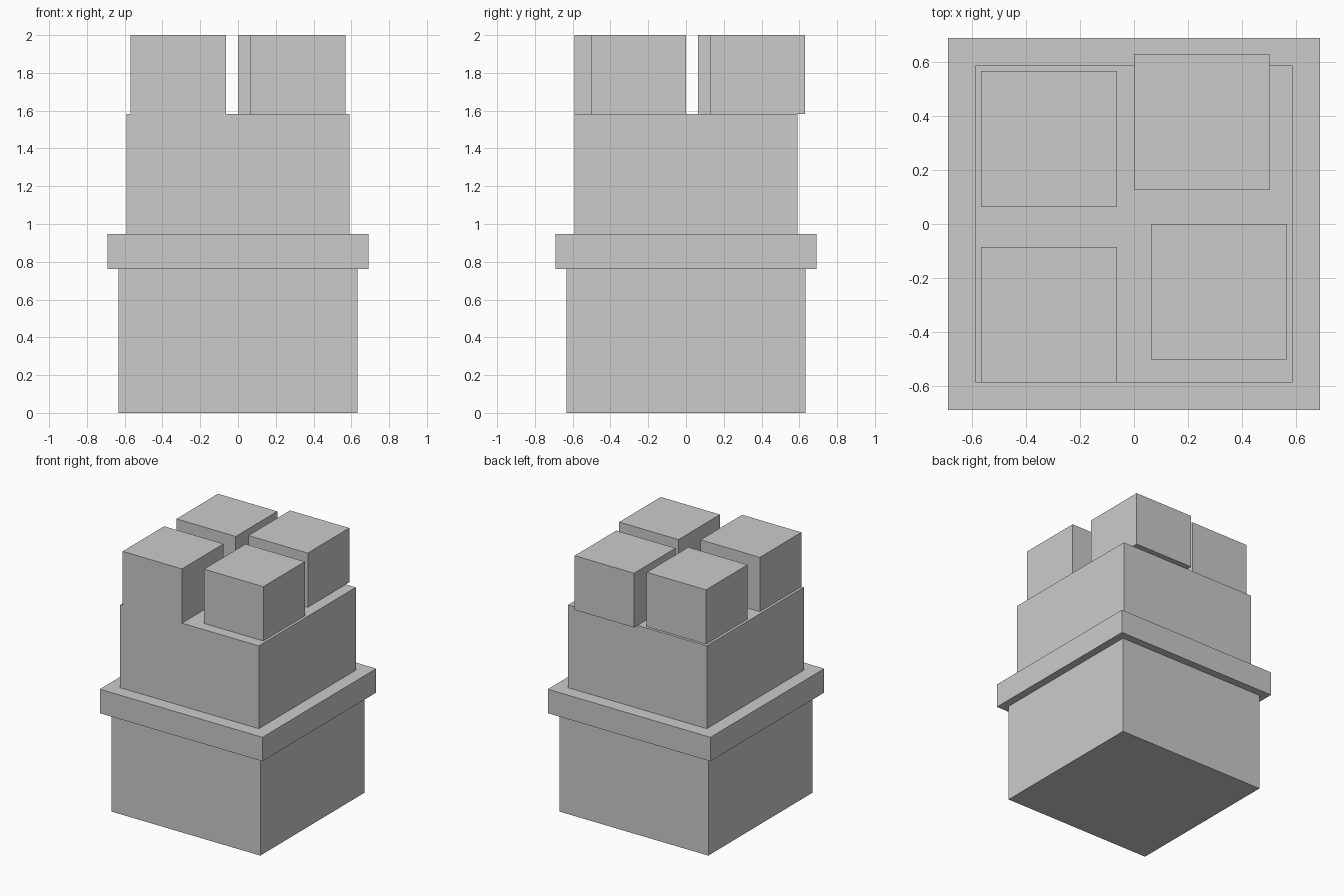
import bpy

if "Cube" in bpy.data.objects:
    bpy.data.objects.remove(bpy.data.objects["Cube"])


def box(name, x, y, width, z0, z1):
    """Square block centred on (x, y), spanning z0 to z1."""
    bpy.ops.mesh.primitive_cube_add(size=1, location=(x, y, (z0 + z1) / 2))
    ob = bpy.context.object
    ob.name = name
    ob.scale = (width, width, z1 - z0)
    bpy.ops.object.transform_apply(location=False, rotation=False, scale=True)
    return ob


# Stacked body: base, projecting ledge, upper tier
box("base_block", 0, 0, 1.264, 0, 0.763)
box("ledge", 0, 0, 1.382, 0.763, 0.947)
box("upper_block", 0, 0, 1.178, 0.947, 1.583)

# Four equal cubes on top, slightly offset from one another
top_cubes = {
    "top_cube_back_left": (-0.316, 0.316),
    "top_cube_back_right": (0.252, 0.379),
    "top_cube_front_right": (0.316, -0.252),
    "top_cube_front_left": (-0.316, -0.337),
}
for name, (x, y) in top_cubes.items():
    box(name, x, y, 0.504, 1.583, 2.0)
